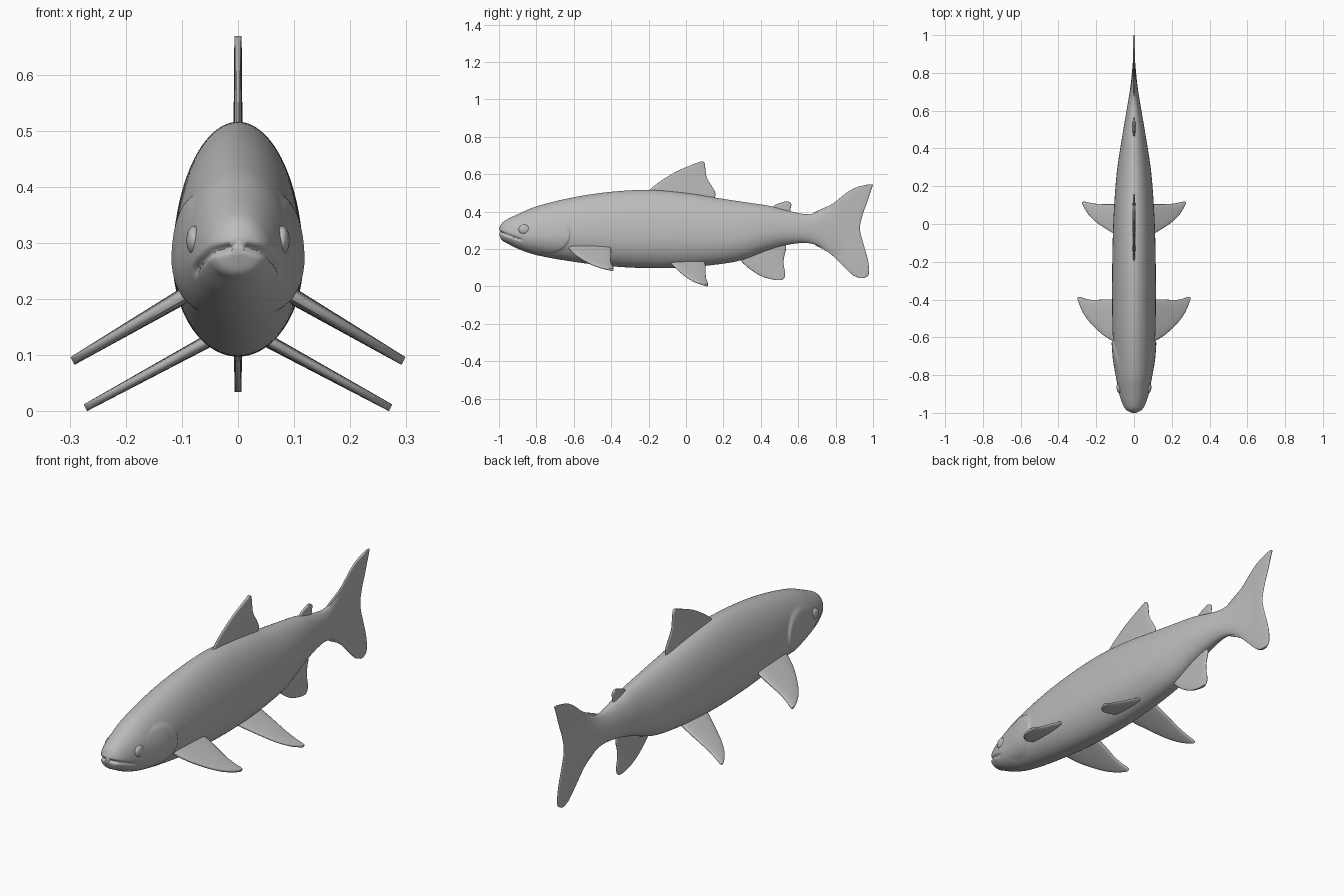
import bpy, bmesh, math

if "Cube" in bpy.data.objects:
    bpy.data.objects.remove(bpy.data.objects["Cube"], do_unlink=True)

grey = bpy.data.materials.new("plain grey")
grey.use_nodes = True
tone = (0.5, 0.5, 0.5, 1)
grey.diffuse_color = tone
grey.node_tree.nodes["Principled BSDF"].inputs["Base Color"].default_value = tone


def finish(obj, mirror=False):
    obj.data.materials.append(grey)
    bpy.ops.object.select_all(action='DESELECT')
    obj.select_set(True)
    bpy.context.view_layer.objects.active = obj
    bpy.ops.object.shade_smooth_by_angle(angle=math.radians(50))
    if mirror:
        obj.modifiers.new("both sides", 'MIRROR')


def loft(name, rings, mirror=False):
    """Skin a list of equal rings and cap both ends."""
    bm = bmesh.new()
    rows = [[bm.verts.new(p) for p in ring] for ring in rings]
    n = len(rows[0])
    for a, b in zip(rows, rows[1:]):
        for i in range(n):
            j = (i + 1) % n
            bm.faces.new((a[i], a[j], b[j], b[i]))
    bm.faces.new(rows[0])
    bm.faces.new(rows[-1])
    bmesh.ops.recalc_face_normals(bm, faces=bm.faces)
    mesh = bpy.data.meshes.new(name)
    bm.to_mesh(mesh)
    bm.free()
    obj = bpy.data.objects.new(name, mesh)
    bpy.context.collection.objects.link(obj)
    finish(obj, mirror)


def sample(table, t):
    """Smoothly interpolate table rows by their first column."""
    k = 0
    while k < len(table) - 2 and t > table[k + 1][0]:
        k += 1
    a, b = table[k], table[k + 1]
    p, q = table[max(k - 1, 0)], table[min(k + 2, len(table) - 1)]
    h = b[0] - a[0]
    u = (t - a[0]) / h
    out = []
    for c in range(1, len(a)):
        m0 = (b[c] - p[c]) / (b[0] - p[0]) * h
        m1 = (q[c] - a[c]) / (q[0] - a[0]) * h
        out.append((2*u**3 - 3*u**2 + 1) * a[c] + (u**3 - 2*u**2 + u) * m0
                   + (3*u**2 - 2*u**3) * b[c] + (u**3 - u**2) * m1)
    return out


def ramp(x, lo, hi):
    u = min(max((x - lo) / (hi - lo), 0), 1)
    return u * u * (3 - 2 * u)


# Body: length, belly height, back height, half width
profile = [
    (-1, .28, .31, .018), (-.985, .248, .338, .042), (-.96, .233, .357, .058),
    (-.9, .202, .386, .078), (-.8, .168, .428, .096), (-.6, .132, .477, .112),
    (-.4, .108, .506, .116), (-.2, .098, .516, .115), (0, .102, .500, .110),
    (.2, .122, .468, .098), (.3, .142, .453, .088), (.45, .198, .430, .065),
    (.55, .224, .404, .048), (.65, .232, .386, .031), (.72, .212, .402, .020),
    (.8, .158, .442, .011), (.9, .09, .50, .003)]


def relief(y, z):
    """Raised gill cover and mouth crease on the head."""
    d = math.hypot((y + .73) / .11, (z - .28) / .1)
    gill = .008 * ramp(y, -.84, -.7) * (1 - ramp(d, .94, 1.04))
    crease = math.exp(-((z - .292 + .36 * (y + 1)) / .007) ** 2)
    return gill - .009 * crease * (1 - ramp(y, -.9, -.86))


SEGS = 112
lengths = [-1 + .42 * (i / 100) ** 1.3 for i in range(100)]
lengths += [-.58 + 1.48 * i / 60 for i in range(61)]
rings = []
for y in lengths:
    low, high, w = sample(profile, y)
    mid = low + .4 * (high - low)
    ring = []
    for i in range(SEGS):
        c, s = math.cos(math.tau * i / SEGS), math.sin(math.tau * i / SEGS)
        z = mid + s * ((high - mid) if s > 0 else (mid - low))
        off = relief(y, z)
        push = -off * (1 - ramp(y, -1, -.95))
        ring.append((c * (w + off), y + push, z))
    rings.append(ring)
loft("body", rings)


def fin(name, table, thick, place, mirror=False):
    """Loft slim rounded sections; table rows are span, front, rear."""
    lo, hi = table[0][0], table[-1][0]
    sections = []
    for i in range(41):
        span = lo + (hi - lo) * i / 40
        front, rear = sample(table, span)
        mid, half = (front + rear) / 2, (rear - front) / 2
        t = thick(i / 40)
        ring = []
        for k in range(32):
            c, s = math.cos(math.tau * k / 32), math.sin(math.tau * k / 32)
            flat = math.copysign(abs(s) ** .5, s)
            ring.append(place(span, mid + half * c, t * flat))
        sections.append(ring)
    loft(name, sections, mirror)


def upright(span, y, t):
    return (t, y, span)


# Fins along the centre line
fin("dorsal_fin", [(.45, -.22, .15), (.5, -.205, .157), (.53, -.18, .142),
                   (.58, -.11, .112), (.62, -.04, .105), (.65, .03, .101),
                   (.664, .065, .097), (.669, .08, .09)],
    lambda u: .0085 - .002 * u, upright)
fin("small_back_fin", [(.37, .47, .55), (.42, .46, .56), (.44, .485, .563),
                       (.45, .515, .556), (.455, .53, .545)],
    lambda u: .009 - .003 * u, upright)
fin("anal_fin", [(.035, .475, .515), (.045, .43, .525), (.07, .375, .53),
                 (.12, .31, .522), (.16, .28, .525), (.2, .28, .535),
                 (.24, .32, .53)],
    lambda u: .006 + .004 * u, upright)
fin("tail_fin", [(.045, .925, .955), (.055, .9, .972), (.08, .87, .979),
                 (.13, .82, .975), (.18, .765, .963), (.23, .68, .948),
                 (.31, .65, .93), (.385, .67, .945), (.44, .78, .965),
                 (.5, .857, .985), (.53, .91, .995), (.546, .975, 1)],
    lambda u: .006, upright)


# Paired fins sweep outward and down
def sloped(x0, z0, slope):
    return lambda x, y, t: (x + t * .5, y, z0 - slope * (x - x0) + t)


fin("pectoral_fin", [(.06, -.635, -.42), (.1, -.625, -.402), (.16, -.59, -.4),
                     (.22, -.535, -.402), (.26, -.485, -.395),
                     (.285, -.435, -.386), (.295, -.405, -.388)],
    lambda u: .014 - .007 * u, sloped(.1, .204, .585), True)
fin("pelvic_fin", [(.03, -.085, .1), (.06, -.078, .103), (.1, -.055, .105),
                   (.15, -.025, .105), (.2, .01, .107), (.24, .05, .114),
                   (.265, .09, .119), (.272, .105, .116)],
    lambda u: .011 - .005 * u, sloped(.06, .122, .545), True)

# Eyes
bpy.ops.mesh.primitive_uv_sphere_add(segments=32, ring_count=16, radius=1)
eye = bpy.context.object
eye.name = "eye"
for v in eye.data.vertices:
    v.co = (.078 + .014 * v.co.x, -.865 + .03 * v.co.y, .305 + .026 * v.co.z)
finish(eye, True)
